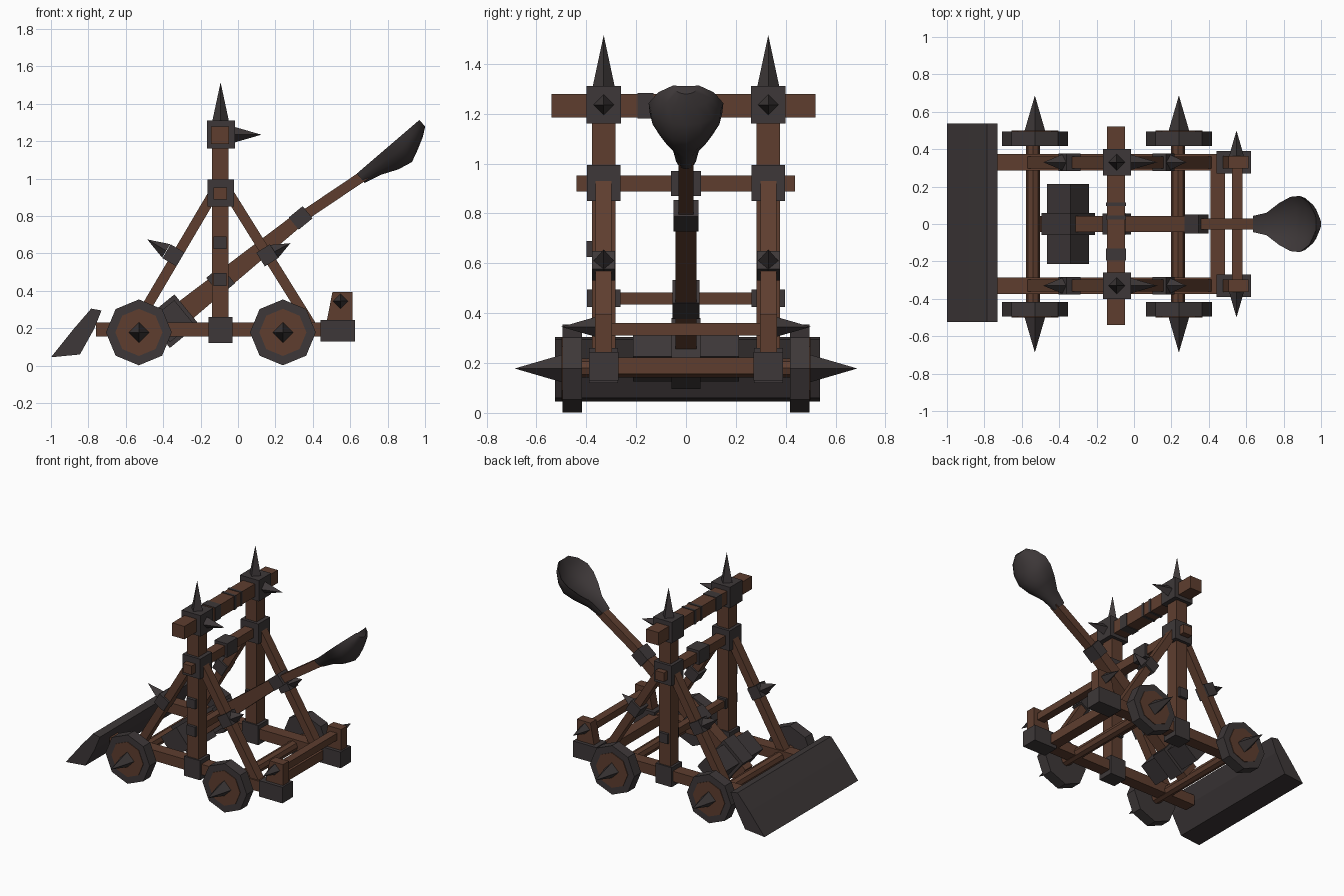
import bpy, bmesh, math
from mathutils import Vector, Matrix

if "Cube" in bpy.data.objects:
    bpy.data.objects.remove(bpy.data.objects["Cube"])


def material(name, rgb):
    m = bpy.data.materials.new(name)
    m.diffuse_color = (*rgb, 1)
    m.use_nodes = True
    m.node_tree.nodes["Principled BSDF"].inputs["Base Color"].default_value = m.diffuse_color
    return m


WOOD = material("brown wood", (0.112, 0.048, 0.028))
IRON = material("dark iron", (0.047, 0.039, 0.040))


def finish(name, bm, mat):
    bmesh.ops.recalc_face_normals(bm, faces=bm.faces)
    me = bpy.data.meshes.new(name)
    bm.to_mesh(me)
    bm.free()
    me.materials.append(mat)
    ob = bpy.data.objects.new(name, me)
    bpy.context.collection.objects.link(ob)
    return ob


def loft(name, rings, mat):
    """Closed skin through equal-length point rings."""
    bm = bmesh.new()
    vs = [[bm.verts.new(p) for p in r] for r in rings]
    n = len(vs[0])
    for a, b in zip(vs, vs[1:]):
        for i in range(n):
            bm.faces.new((a[i], a[(i + 1) % n], b[(i + 1) % n], b[i]))
    bm.faces.new(vs[0])
    bm.faces.new(vs[-1])
    return finish(name, bm, mat)


def box(name, x, y, z, mat):
    rings = [[(a, y[0], z[0]), (a, y[1], z[0]), (a, y[1], z[1]), (a, y[0], z[1])] for a in x]
    return loft(name, rings, mat)


def bar(name, p, q, wy, t0, t1, mat):
    """Tilted bar in the xz plane: half width wy, half thickness t0 to t1."""
    p, q = Vector(p), Vector(q)
    d = (q - p).normalized()
    n = Vector((-d.z, 0, d.x))
    w = Vector((0, wy, 0))
    return loft(name, [[c - w - n * t, c + w - n * t, c + w + n * t, c - w + n * t]
                       for c, t in ((p, t0), (q, t1))], mat)


def collar(name, c, d, half, perp, wy, mat=IRON):
    c, d = Vector(c), Vector(d).normalized()
    return bar(name, c - d * half, c + d * half, wy, perp, perp, mat)


def cone(name, p, q, r0, r1, seg, mat):
    p, q = Vector(p), Vector(q)
    d = q - p
    bm = bmesh.new()
    bmesh.ops.create_cone(bm, cap_ends=True, segments=seg, radius1=r0, radius2=r1, depth=d.length,
                          matrix=Matrix.Translation((p + q) / 2) @ d.to_track_quat('Z', 'Y').to_matrix().to_4x4())
    return finish(name, bm, mat)


def spike(name, p, q, r):
    return cone(name, p, q, r, 0, 4, IRON)


# Parts that exist on both sides
for s, side in ((-1, "near"), (1, "far")):
    y = 0.33 * s

    def span(h):
        return (y - h, y + h)

    box(side + "_side_rail", (-0.76, 0.46), span(0.043), (0.155, 0.23), WOOD)
    # upright with iron joints and spikes
    box(side + "_upright", (-0.14, -0.05), span(0.047), (0.15, 1.2), WOOD)
    box(side + "_foot_joint", (-0.157, -0.03), span(0.058), (0.12, 0.26), IRON)
    box(side + "_middle_joint", (-0.163, -0.022), span(0.067), (0.85, 0.995), IRON)
    box(side + "_top_joint", (-0.167, -0.017), span(0.07), (1.16, 1.31), IRON)
    spike(side + "_top_spike", (-0.093, y, 1.305), (-0.093, y, 1.515), 0.045)
    spike(side + "_joint_spike", (-0.02, y, 1.235), (0.125, y, 1.235), 0.042)
    box(side + "_lower_peg", (-0.13, -0.062), span(0.067), (0.425, 0.495), IRON)
    # diagonal braces with spiked collars
    for end, top, foot, mid, tip in (
            ("front", (-0.12, 0.94), (-0.55, 0.21), (-0.345, 0.59), (-0.485, 0.675)),
            ("rear", (-0.06, 0.94), (0.395, 0.21), (0.157, 0.59), (0.28, 0.655))):
        P, Q, C, T = (Vector((a[0], y, a[1])) for a in (top, foot, mid, tip))
        bar(f"{side}_{end}_brace", P, Q, 0.032, 0.027, 0.027, WOOD)
        collar(f"{side}_{end}_brace_collar", C, Q - P, 0.043, 0.043, 0.046)
        spike(f"{side}_{end}_brace_spike", C + (T - C) * 0.28, T, 0.042)
    # rear corner block, stub post and its spike
    box(side + "_rear_block", (0.44, 0.625), span(0.059), (0.13, 0.245), IRON)
    loft(side + "_rear_stub", [[(a, y - 0.034, z), (b, y - 0.034, z), (b, y + 0.034, z), (a, y + 0.034, z)]
                               for a, b, z in ((0.475, 0.612, 0.24), (0.505, 0.612, 0.395))], WOOD)
    spike(side + "_rear_spike", (0.548, 0.362 * s, 0.345), (0.548, 0.5 * s, 0.345), 0.04)
    # wheels
    for end, x in (("front", -0.53), ("rear", 0.24)):
        cone(f"{side}_{end}_wheel", (x, 0.417 * s, 0.178), (x, 0.495 * s, 0.178), 0.176, 0.176, 8, IRON)
        cone(f"{side}_{end}_wheel_face", (x, 0.493 * s, 0.178), (x, 0.499 * s, 0.178), 0.126, 0.126, 8, WOOD)
        spike(f"{side}_{end}_wheel_spike", (x, 0.495 * s, 0.178), (x, 0.687 * s, 0.178), 0.056)

# Single peg on the near upright
box("upper_peg", (-0.13, -0.062), (-0.4, -0.33), (0.625, 0.69), IRON)

# Axles
for end, x in (("front", -0.54), ("rear", 0.235)):
    o = cone(end + "_axle", (x, -0.42, 0.18), (x, 0.42, 0.18), 0.038, 0.038, 8, WOOD)

# Cross beams
box("top_beam", (-0.145, -0.048), (-0.54, 0.52), (1.185, 1.278), WOOD)
box("middle_beam", (-0.13, -0.06), (-0.44, 0.437), (0.888, 0.952), WOOD)
box("middle_beam_collar", (-0.145, -0.045), (-0.06, 0.06), (0.87, 0.97), IRON)
box("lower_beam", (-0.12, -0.07), (-0.39, 0.39), (0.434, 0.482), WOOD)
box("rear_floor_beam", (0.41, 0.487), (-0.3, 0.3), (0.155, 0.222), WOOD)
box("rear_rest_beam", (0.523, 0.58), (-0.31, 0.31), (0.31, 0.36), WOOD)
for a, b in ((-0.195, -0.13), (0.025, 0.045), (0.095, 0.115)):
    box("top_beam_band", (-0.149, -0.044), (a, b), (1.181, 1.282), IRON)

# Plough blade at the front
plough = [(-1.0, 0.045), (-0.88, 0.195), (-0.785, 0.305), (-0.73, 0.295), (-0.77, 0.195), (-0.845, 0.06)]
loft("plough_blade", [[(x, y, z) for x, z in plough] for y in (-0.525, 0.537)], IRON)

# Throwing arm
along = (0.77, 0, 0.63)
bar("lower_arm", (-0.46, 0, 0.152), (0.335, 0, 0.79), 0.042, 0.066, 0.036, WOOD)
bar("upper_arm", (0.32, 0, 0.78), (0.68, 0, 1.022), 0.03, 0.028, 0.028, WOOD)
collar("arm_collar", (0.335, 0, 0.79), along, 0.048, 0.042, 0.05)
collar("arm_pivot_collar", (-0.093, 0, 0.455), along, 0.05, 0.06, 0.055)
collar("counterweight", (-0.352, 0, 0.238), along, 0.08, 0.08, 0.213)
collar("counterweight_strap", (-0.352, 0, 0.238), along, 0.1, 0.103, 0.058)

# Scoop: half-round sections with a shallow dish
start, run, down = Vector((0.635, 0, 1.027)), Vector((0.335, 0, 0.287)), Vector((0.65, 0, -0.76))
rings = []
for t, w, d, dish in ((0, 0.043, 0.065, 0), (0.22, 0.06, 0.09, 0.01), (0.42, 0.112, 0.128, 0.035),
                      (0.6, 0.145, 0.145, 0.05), (0.75, 0.15, 0.115, 0.05), (0.9, 0.112, 0.08, 0.03),
                      (1, 0.05, 0.047, 0.005)):
    c = start + run * t
    ring = [c + down * (d * math.sin(a)) + Vector((0, w * math.cos(a), 0))
            for a in (math.pi * i / 8 for i in range(9))]
    ring += [c + down * dish + Vector((0, w * k, 0)) for k in (-0.55, 0, 0.55)]
    rings.append(ring)
scoop = loft("scoop", rings, IRON)
bpy.context.view_layer.objects.active = scoop
scoop.select_set(True)
bpy.ops.object.shade_smooth_by_angle(angle=math.radians(40))
